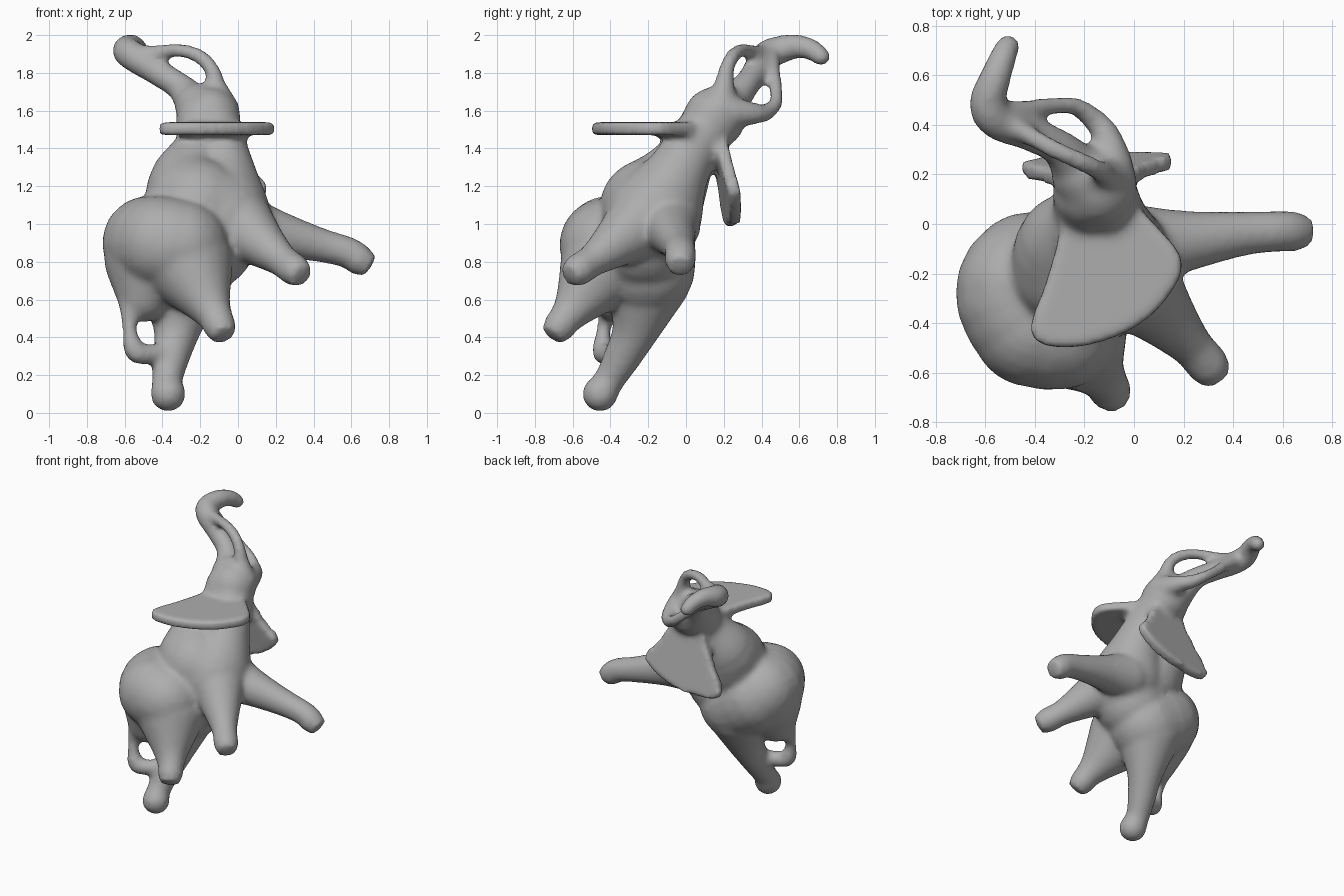
import bpy, bmesh, math
from mathutils import Vector

grey = bpy.data.materials.new("elephant grey")
grey.diffuse_color = (0.42, 0.42, 0.42, 1)

verts, faces = [], []


def take(bm):
    """Read a small bmesh into plain vertices and faces."""
    bm.verts.index_update()
    out = ([v.co.copy() for v in bm.verts],
           [[v.index for v in f.verts] for f in bm.faces])
    bm.free()
    return out


def add(points, polys):
    base = len(verts)
    verts.extend(points)
    faces.extend([[i + base for i in f] for f in polys])


# Unit shapes: ball and blunt sole
bm = bmesh.new()
bmesh.ops.create_icosphere(bm, subdivisions=3, radius=1)
BALL = take(bm)
bm = bmesh.new()
bmesh.ops.create_cone(bm, cap_ends=True, segments=20, radius1=1, radius2=0.8,
                      depth=1)
SOLE = take(bm)


def catmull(a, b, c, d, t):
    return 0.5 * (2 * b + (c - a) * t + (2 * a - 5 * b + 4 * c - d) * t * t
                  + (3 * b - a - 3 * c + d) * t ** 3)


def limb(pts, foot=False):
    """Sweep balls of changing radius (x, y, z, r) along a smooth path."""
    v = [Vector(p) for p in pts]
    v = [v[0]] + v + [v[-1]]
    for i in range(1, len(v) - 2):
        gap = (v[i + 1].xyz - v[i].xyz).length
        n = max(1, math.ceil(gap / (0.3 * min(v[i].w, v[i + 1].w))))
        for k in range(n + (i == len(v) - 3)):
            q = catmull(*v[i - 1:i + 3], k / n)
            add([q.xyz + p * q.w for p in BALL[0]], BALL[1])
    if foot:
        end, r = v[-1].xyz, v[-1].w
        axis = (end - v[-3].xyz).normalized()
        turn = axis.to_track_quat('Z', 'Y')
        add([end + axis * 0.01 + turn @ Vector((p.x * r, p.y * r, p.z * 0.13))
             for p in SOLE[0]], SOLE[1])


def ear(outline, place, normal):
    """Thick plate from a smooth closed outline."""
    bm = bmesh.new()
    pts, n = [Vector(p) for p in outline], len(outline)
    half = normal.normalized() * 0.034
    ring = [place(*catmull(pts[i - 1], pts[i], pts[(i + 1) % n],
                           pts[(i + 2) % n], k / 4))
            for i in range(n) for k in range(4)]
    face = bm.faces.new([bm.verts.new(p - half) for p in ring])
    top = bmesh.ops.extrude_face_region(bm, geom=[face], use_keep_orig=True)
    for e in top["geom"]:
        if isinstance(e, bmesh.types.BMVert):
            e.co += 2 * half
    bmesh.ops.recalc_face_normals(bm, faces=bm.faces)
    add(*take(bm))


# Ears: one lies flat, the other hangs down
ear([(-0.26, 0.08), (-0.31, -0.08), (-0.36, -0.25), (-0.415, -0.40),
     (-0.39, -0.475), (-0.27, -0.50), (-0.10, -0.465), (0.05, -0.385),
     (0.16, -0.26), (0.195, -0.15), (0.12, -0.04), (-0.02, 0.08)],
    lambda x, y: Vector((x, y, 1.505)), Vector((0, 0, 1)))
ear([(-0.25, 1.48), (-0.30, 1.36), (-0.37, 1.22), (-0.45, 1.07),
     (-0.42, 1.0), (-0.30, 0.99), (-0.12, 1.01), (0.04, 1.07),
     (0.14, 1.15), (0.15, 1.21), (0.07, 1.30), (-0.05, 1.48)],
    lambda x, z: Vector((x, 0.26 - 0.2 * (z - 1.0) + 0.1 * (x + 0.15), z)),
    Vector((-0.1, 1, 0.2)))

# Hindquarters and belly
limb([(-0.47, -0.30, 0.90, 0.25), (-0.41, -0.41, 0.90, 0.25),
      (-0.30, -0.42, 0.88, 0.25)])
limb([(-0.47, -0.26, 0.90, 0.25), (-0.42, -0.21, 0.85, 0.26),
      (-0.28, -0.21, 0.77, 0.26)])
limb([(-0.45, -0.30, 0.82, 0.26), (-0.50, -0.36, 0.62, 0.14)])
limb([(-0.30, -0.28, 0.86, 0.27), (-0.16, -0.22, 0.90, 0.25),
      (-0.09, -0.20, 1.02, 0.245)])

# Shoulders, back and neck
limb([(-0.21, -0.19, 1.08, 0.27), (-0.08, -0.18, 1.04, 0.25)])
limb([(-0.24, -0.17, 1.10, 0.26), (-0.27, -0.08, 1.22, 0.20),
      (-0.20, 0.03, 1.40, 0.14), (-0.18, 0.13, 1.55, 0.15)])
limb([(-0.08, -0.16, 1.06, 0.25), (-0.07, -0.06, 1.24, 0.175),
      (-0.10, 0.03, 1.40, 0.15), (-0.14, 0.14, 1.54, 0.15)])

# Head
limb([(-0.15, 0.15, 1.56, 0.165), (-0.21, 0.20, 1.62, 0.125)])

# Trunk, curling over at the tip
limb([(-0.22, 0.21, 1.62, 0.11), (-0.30, 0.305, 1.72, 0.075),
      (-0.42, 0.365, 1.80, 0.072), (-0.55, 0.42, 1.885, 0.08),
      (-0.59, 0.49, 1.92, 0.076), (-0.56, 0.59, 1.94, 0.064),
      (-0.53, 0.67, 1.92, 0.056), (-0.51, 0.715, 1.885, 0.05)])

# Tusks, each arching round to meet the trunk
limb([(-0.09, 0.18, 1.60, 0.10), (-0.115, 0.20, 1.72, 0.058),
      (-0.14, 0.215, 1.82, 0.042), (-0.21, 0.25, 1.89, 0.04),
      (-0.32, 0.30, 1.92, 0.038), (-0.44, 0.365, 1.905, 0.042),
      (-0.55, 0.42, 1.89, 0.06)])
limb([(-0.09, 0.23, 1.59, 0.09), (-0.11, 0.35, 1.585, 0.06),
      (-0.16, 0.42, 1.59, 0.048), (-0.24, 0.475, 1.64, 0.038),
      (-0.34, 0.475, 1.72, 0.037), (-0.44, 0.46, 1.81, 0.042),
      (-0.54, 0.44, 1.89, 0.06)])

# Front legs
limb([(0.00, -0.24, 1.00, 0.19), (0.12, -0.37, 0.90, 0.13),
      (0.23, -0.49, 0.81, 0.088), (0.295, -0.565, 0.76, 0.087)], True)
limb([(0.00, -0.09, 1.00, 0.17), (0.20, -0.07, 0.95, 0.125),
      (0.43, -0.04, 0.89, 0.092), (0.58, -0.03, 0.85, 0.084),
      (0.635, -0.03, 0.815, 0.084)], True)

# Hind legs
limb([(-0.27, -0.42, 0.80, 0.245), (-0.17, -0.56, 0.60, 0.13),
      (-0.12, -0.63, 0.51, 0.092), (-0.10, -0.665, 0.465, 0.088)], True)
limb([(-0.30, -0.20, 0.72, 0.23), (-0.32, -0.26, 0.46, 0.13),
      (-0.355, -0.34, 0.29, 0.098), (-0.375, -0.41, 0.17, 0.082),
      (-0.37, -0.455, 0.10, 0.094)])

# Tail, looping in to the hind leg
limb([(-0.54, -0.37, 0.62, 0.10), (-0.575, -0.43, 0.47, 0.04),
      (-0.545, -0.44, 0.33, 0.058), (-0.46, -0.41, 0.31, 0.055),
      (-0.38, -0.36, 0.32, 0.06)])

me = bpy.data.meshes.new("elephant_body")
me.from_pydata(verts, [], faces)
me.materials.append(grey)
body = bpy.data.objects.new("elephant_body", me)
bpy.context.collection.objects.link(body)

# Fuse all parts into one skin and soften the joins
fuse = body.modifiers.new("fuse", 'REMESH')
fuse.mode = 'VOXEL'
fuse.voxel_size = 0.018
fuse.use_smooth_shade = True
soften = body.modifiers.new("soften", 'SMOOTH')
soften.factor = 0.5
soften.iterations = 9
